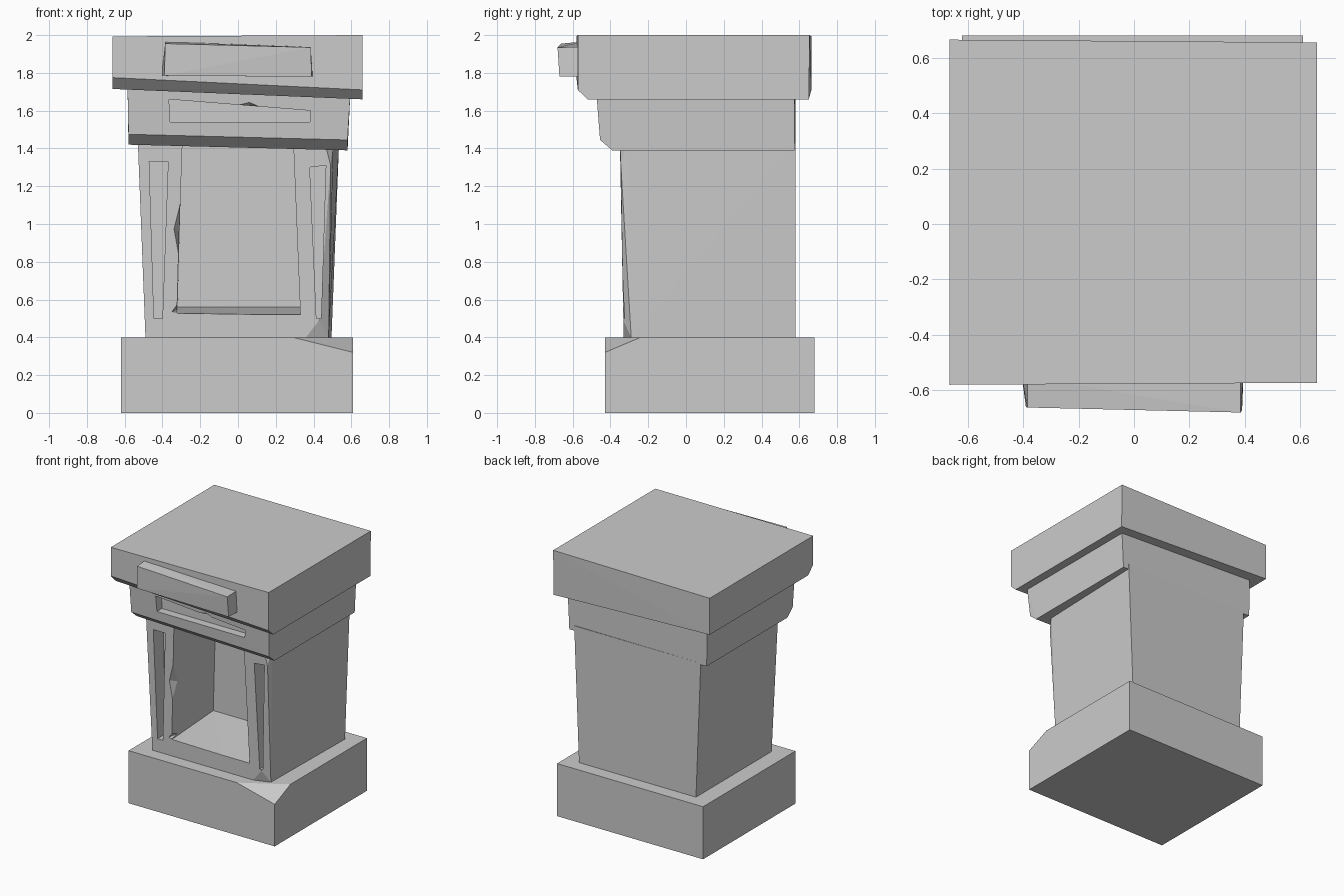
import bpy, bmesh, math


def hull(name, pts):
    """Flat-faced solid wrapped around a few corner points."""
    bm = bmesh.new()
    for p in pts:
        bm.verts.new(p)
    res = bmesh.ops.convex_hull(bm, input=bm.verts[:])
    loose = [v for v in bm.verts if not v.link_faces]
    bmesh.ops.delete(bm, geom=loose, context='VERTS')
    bmesh.ops.dissolve_limit(bm, angle_limit=math.radians(0.5),
                             verts=bm.verts[:], edges=bm.edges[:])
    bmesh.ops.recalc_face_normals(bm, faces=bm.faces[:])
    me = bpy.data.meshes.new(name)
    bm.to_mesh(me)
    bm.free()
    ob = bpy.data.objects.new(name, me)
    bpy.context.collection.objects.link(ob)
    return ob


def prism(name, outline, y0, y1):
    """Front outline (x, z) carried back from y0 to y1."""
    return hull(name, [(x, y, z) for y in (y0, y1) for x, z in outline])


def moulding(name, left, right):
    """Side profiles (x, y, z) at the left and right ends, joined."""
    return hull(name, left + right)


def carve(target, cutters):
    for c in cutters:
        m = target.modifiers.new("carve", 'BOOLEAN')
        m.operation, m.solver, m.object = 'DIFFERENCE', 'EXACT', c
        c.hide_render = True
        dg = bpy.context.evaluated_depsgraph_get()
        me = bpy.data.meshes.new_from_object(target.evaluated_get(dg))
        target.modifiers.clear()
        target.data = me
        bpy.data.objects.remove(c)


# Plinth with a chipped front right corner
hull("plinth", [(x, y, 0) for x in (-0.62, 0.61) for y in (-0.43, 0.68)] +
     [(-0.62, -0.43, 0.4), (-0.62, 0.68, 0.4), (0.61, 0.68, 0.4),
      (0.61, -0.43, 0.32), (0.29, -0.43, 0.4), (0.61, -0.24, 0.4)])

# Tapered body, worn along its front right edge
body = hull("body", [
    (-0.49, -0.33, 0.4), (0.36, -0.33, 0.4), (0.48, -0.29, 0.4),
    (0.495, 0.58, 0.4), (-0.49, 0.58, 0.4), (0.43, -0.332, 0.49),
    (-0.53, -0.35, 1.43), (0.46, -0.35, 1.43), (0.505, -0.31, 1.43),
    (0.49, -0.345, 1.31), (0.535, 0.58, 1.43), (-0.53, 0.58, 1.43)])

# Niche, its chipped left edge, and the two side slots
carve(body, [
    hull("niche_cut", [
        (-0.29, -0.6, 1.5), (0.29, -0.6, 1.5), (0.33, -0.6, 0.50), (-0.325, -0.6, 0.51),
        (-0.295, 0.16, 1.5), (0.29, 0.16, 1.5), (0.33, 0.16, 0.56), (-0.32, 0.16, 0.56)]),
    hull("chip_cut", [
        (-0.29, -0.36, 1.20), (-0.348, -0.36, 0.98), (-0.31, -0.36, 0.76),
        (-0.30, -0.26, 0.95), (-0.25, -0.36, 0.98)]),
    hull("corner_chip_cut", [
        (-0.31, -0.36, 0.60), (-0.362, -0.36, 0.53), (-0.29, -0.36, 0.525),
        (-0.30, -0.22, 0.56), (-0.25, -0.36, 0.58)]),
    prism("left_slot_cut", [(-0.47, 1.33), (-0.37, 1.33), (-0.40, 0.5), (-0.445, 0.5)], -0.5, -0.23),
    prism("right_slot_cut", [(0.38, 1.30), (0.465, 1.31), (0.44, 0.5), (0.415, 0.5)], -0.5, -0.23),
])

# Lower moulding with a chamfered front underside
neck = moulding(
    "lower_moulding",
    [(-0.585, -0.475, 1.74), (-0.58, -0.455, 1.475), (-0.58, -0.39, 1.42),
     (-0.58, 0.58, 1.42), (-0.585, 0.58, 1.74)],
    [(0.595, -0.475, 1.70), (0.58, -0.455, 1.445), (0.58, -0.39, 1.39),
     (0.58, 0.575, 1.39), (0.595, 0.575, 1.70)])

# Sunken panel in the moulding, with a chip over it
carve(neck, [
    prism("panel_cut", [(-0.365, 1.66), (0.385, 1.60), (0.38, 1.54), (-0.36, 1.54)], -0.6, -0.40),
    hull("panel_chip_cut", [(-0.05, -0.49, 1.63), (0.06, -0.49, 1.657),
                            (0.15, -0.49, 1.62), (0.06, -0.40, 1.60)]),
])

# Top slab, slightly lopsided, chamfered below the front
moulding(
    "top_slab",
    [(-0.665, -0.58, 1.993), (-0.665, -0.58, 1.775), (-0.665, -0.52, 1.715),
     (-0.665, 0.665, 1.715), (-0.665, 0.665, 1.993)],
    [(0.66, -0.573, 2.0), (0.66, -0.573, 1.71), (0.66, -0.52, 1.66),
     (0.66, 0.65, 1.66), (0.66, 0.655, 2.0)])

# Raised plaque on the slab front
hull("front_plaque", [
    (-0.385, -0.662, 1.955), (0.385, -0.68, 1.935), (0.39, -0.67, 1.78), (-0.39, -0.66, 1.785),
    (-0.385, -0.55, 1.965), (0.385, -0.55, 1.937), (0.395, -0.55, 1.78), (-0.405, -0.55, 1.785)])
